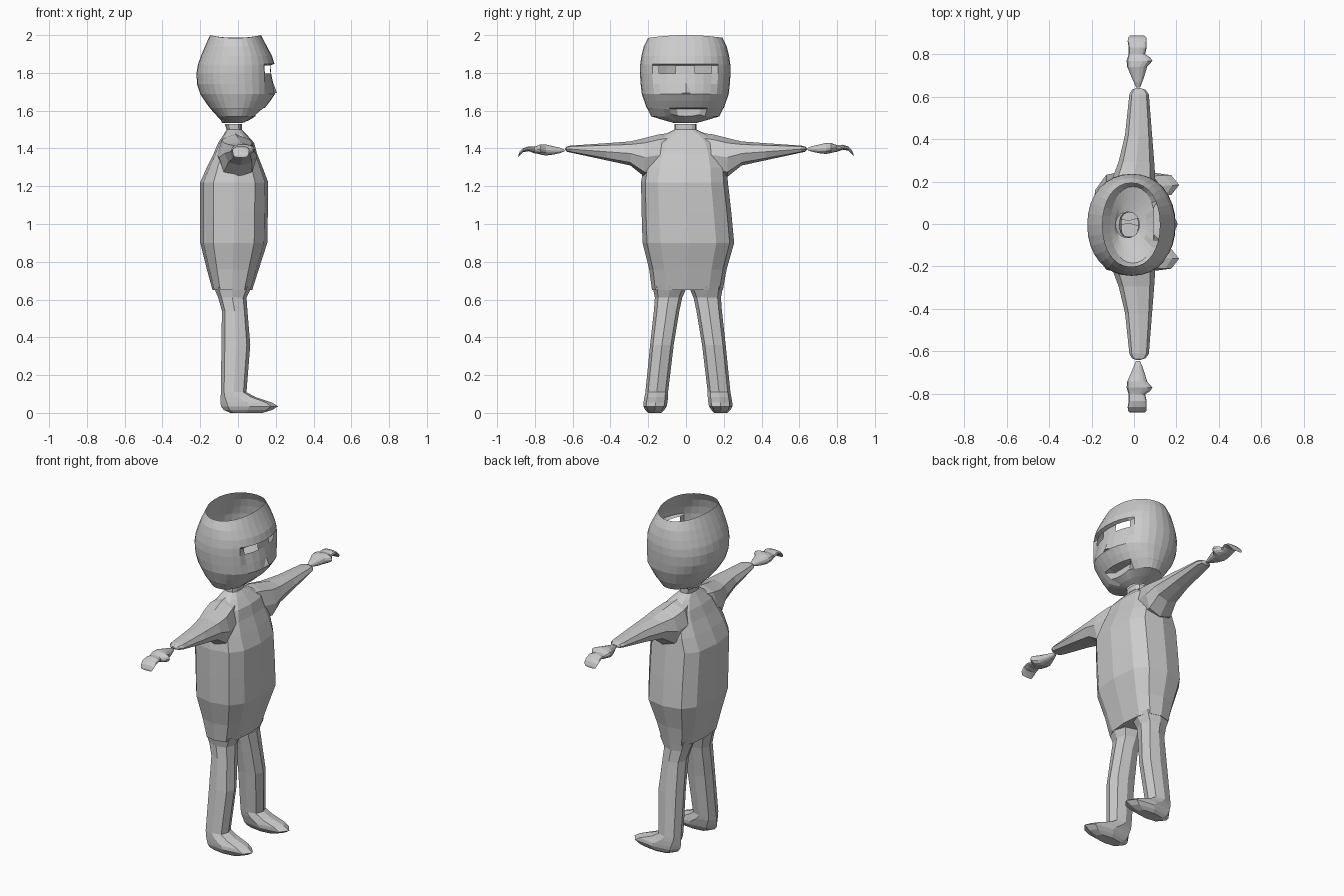
import bpy, bmesh, math

grey = bpy.data.materials.new("plain grey")
grey.diffuse_color = (0.6, 0.6, 0.6, 1)


def finish(name, bm):
    bmesh.ops.recalc_face_normals(bm, faces=bm.faces)
    me = bpy.data.meshes.new(name)
    bm.to_mesh(me)
    bm.free()
    me.materials.append(grey)
    ob = bpy.data.objects.new(name, me)
    bpy.context.collection.objects.link(ob)
    return ob


def loft(rings, n, power=2.0, axis="z", cap_start=False, cap_end=False):
    """Rings are (position, a0, a1, b0, b1); a is x, b is y (or z for axis y)."""
    bm = bmesh.new()
    loops = []
    for t, a0, a1, b0, b1 in rings:
        loop = []
        for k in range(n):
            ang = 2 * math.pi * k / n
            c, s = math.cos(ang), math.sin(ang)
            c = math.copysign(abs(c) ** (2 / power), c) if abs(c) > 1e-6 else 0
            s = math.copysign(abs(s) ** (2 / power), s) if abs(s) > 1e-6 else 0
            a = (a0 + a1) / 2 + (a1 - a0) / 2 * c
            b = (b0 + b1) / 2 + (b1 - b0) / 2 * s
            loop.append(bm.verts.new((a, b, t) if axis == "z" else (a, t, b)))
        loops.append(loop)
    for lo, hi in zip(loops, loops[1:]):
        for k in range(n):
            j = (k + 1) % n
            bm.faces.new((lo[k], lo[j], hi[j], hi[k]))
    if cap_start:
        bm.faces.new(loops[0])
    if cap_end:
        bm.faces.new(loops[-1])
    return bm


# Torso and open neck
torso = [(0.65, -0.135, 0.075, -0.18, 0.195), (0.76, -0.165, 0.11, -0.195, 0.215),
         (0.90, -0.20, 0.155, -0.23, 0.255), (1.06, -0.20, 0.158, -0.235, 0.24),
         (1.22, -0.20, 0.16, -0.238, 0.222), (1.30, -0.165, 0.13, -0.225, 0.215),
         (1.37, -0.13, 0.102, -0.20, 0.195), (1.43, -0.105, 0.085, -0.17, 0.17),
         (1.475, -0.075, 0.045, -0.11, 0.11), (1.50, -0.06, 0.02, -0.062, 0.055),
         (1.53, -0.07, 0.02, -0.062, 0.055)]
finish("torso", loft(torso, 12, 2.8, cap_start=True))

# Legs with feet
leg = [(0.67, -0.13, 0.075, 0.004, 0.186), (0.61, -0.105, 0.045, 0.03, 0.175),
       (0.54, -0.085, 0.05, 0.045, 0.18), (0.36, -0.088, 0.065, 0.075, 0.20),
       (0.11, -0.09, 0.045, 0.105, 0.225), (0.085, -0.092, 0.09, 0.105, 0.23),
       (0.055, -0.093, 0.18, 0.108, 0.235), (0.035, -0.09, 0.212, 0.112, 0.235),
       (0.015, -0.075, 0.18, 0.125, 0.225), (0.0, -0.04, 0.13, 0.14, 0.21)]

# Arms and the separate hands
arm = [(0.06, -0.09, 0.06, 1.27, 1.485), (0.14, -0.11, 0.085, 1.255, 1.475),
       (0.22, -0.10, 0.10, 1.25, 1.455), (0.295, -0.072, 0.095, 1.31, 1.437),
       (0.42, -0.042, 0.085, 1.337, 1.428), (0.61, -0.022, 0.07, 1.378, 1.415),
       (0.632, -0.01, 0.055, 1.383, 1.41), (0.64, 0.01, 0.03, 1.392, 1.402)]
hand = [(0.642, 0.01, 0.028, 1.392, 1.402), (0.665, 0.0, 0.038, 1.383, 1.412),
        (0.70, -0.015, 0.05, 1.375, 1.42), (0.74, -0.032, 0.062, 1.37, 1.43),
        (0.768, -0.035, 0.087, 1.375, 1.43), (0.785, -0.03, 0.075, 1.38, 1.423),
        (0.80, -0.025, 0.052, 1.382, 1.418), (0.83, -0.025, 0.06, 1.393, 1.42),
        (0.86, -0.03, 0.06, 1.388, 1.41), (0.878, -0.027, 0.058, 1.37, 1.392),
        (0.886, -0.02, 0.05, 1.36, 1.372)]
for side, word, drop in ((1, "left", 0), (-1, "right", -0.008)):
    for part, rings, n, p, axis in (("leg", leg, 8, 2.5, "z"), ("arm", arm, 8, 2.4, "y"),
                                    ("hand", hand, 14, 2.2, "y")):
        bm = loft(rings, n, p, axis, True, True)
        for v in bm.verts:
            v.co.y = side * v.co.y + (0.01 if part == "leg" else 0)
            if part == "hand":
                v.co.z += drop
                v.co.y += 0 if side > 0 else -0.002
        finish(word + "_" + part, bm)

# Head: shell open at the top and at the neck
head = [(1.535, -0.085, 0.025, 0.06), (1.55, -0.09, 0.06, 0.115),
        (1.57, -0.11, 0.10, 0.18), (1.609, -0.145, 0.138, 0.20),
        (1.615, -0.15, 0.142, 0.205), (1.65, -0.175, 0.17, 0.217),
        (1.688, -0.20, 0.196, 0.23), (1.74, -0.217, 0.198, 0.236),
        (1.798, -0.22, 0.197, 0.24), (1.84, -0.213, 0.194, 0.239),
        (1.848, -0.211, 0.193, 0.238), (1.89, -0.196, 0.18, 0.232),
        (1.94, -0.175, 0.153, 0.22), (2.0, -0.148, 0.122, 0.197)]
bm = loft([(z, a, b, -w - 0.004, w - 0.004) for z, a, b, w in head], 32, 2.15)
for v in bm.verts:
    x, y, z = v.co
    if z > 1.99:  # wavy rim
        v.co.z -= 0.015 * (abs(y) / 0.2) ** 2
    if x > 0.05 and abs(y) < 0.15 and 1.70 < z < 1.842:  # sunken brow, full cheeks
        v.co.x -= 0.022 * (z - 1.688) / 0.11 if z < 1.8 else 0.022
    if x > 0.05 and abs(y) < 0.08 and 1.56 < z < 1.612:  # mouth recess
        v.co.x = 0.092
        v.co.z += 0.012 * (abs(y) / 0.08) ** 2 if z < 1.58 else 0
# Eye openings
holes = []
for f in bm.faces:
    c = f.calc_center_median()
    if c.x > 0.05 and 1.80 < c.z < 1.84 and 0.05 < abs(c.y + 0.004) < 0.15:
        holes.append(f)
bmesh.ops.delete(bm, geom=holes, context="FACES")
finish("head", bm)

# Nose wedge
bm = bmesh.new()
pts = [(0.172, 0, 1.785), (0.19, -0.036, 1.69), (0.19, 0.036, 1.69), (0.206, 0, 1.695)]
v = [bm.verts.new(p) for p in pts]
for i, j, k in ((0, 1, 3), (0, 3, 2), (1, 2, 3), (0, 2, 1)):
    bm.faces.new((v[i], v[j], v[k]))
finish("nose", bm)
